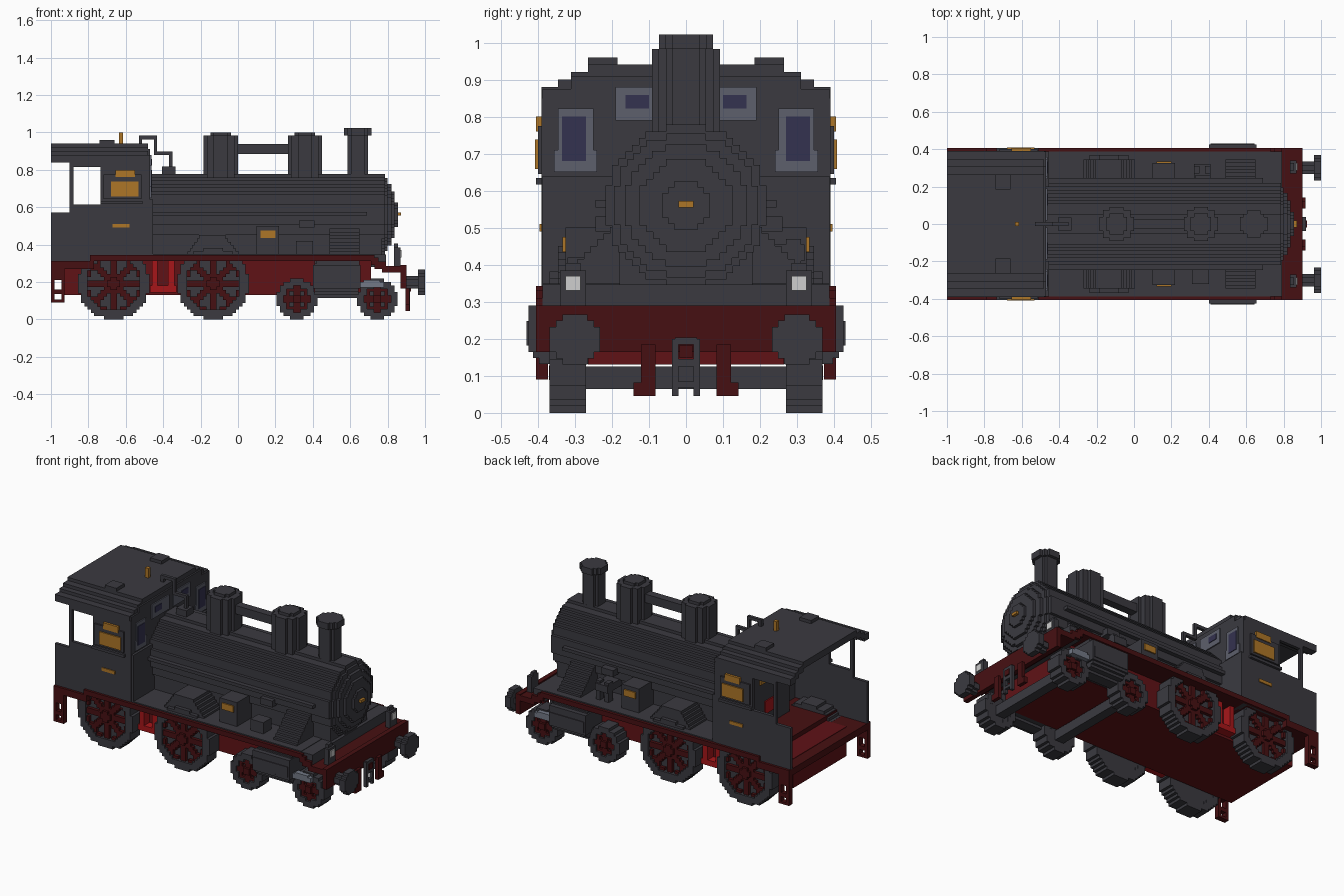
import bpy, bmesh, math
from mathutils import Vector

old = bpy.data.objects.get("Cube")
if old:
    bpy.data.objects.remove(old, do_unlink=True)

V = 0.0175  # size of one block step


def material(name, r, g, b):
    m = bpy.data.materials.new(name)
    m.use_nodes = True
    m.diffuse_color = (r, g, b, 1)
    bsdf = next(n for n in m.node_tree.nodes if n.type == 'BSDF_PRINCIPLED')
    bsdf.inputs["Base Color"].default_value = (r, g, b, 1)
    bsdf.inputs["Roughness"].default_value = 0.8
    return m


GREY = material("charcoal", 0.043, 0.042, 0.051)
DARK = material("dark red", 0.062, 0.005, 0.006)
RED = material("frame red", 0.115, 0.006, 0.008)
BRIGHT = material("bright red", 0.38, 0.008, 0.010)
GOLD = material("brass", 0.42, 0.18, 0.02)
GLASS = material("window glass", 0.034, 0.032, 0.08)
TRIM = material("window frame grey", 0.11, 0.115, 0.15)
STEEL = material("steel", 0.17, 0.19, 0.24)
LAMP = material("lamp white", 0.62, 0.62, 0.62)


def finish(name, bm, mat, mirror):
    bmesh.ops.recalc_face_normals(bm, faces=bm.faces)
    me = bpy.data.meshes.new(name)
    bm.to_mesh(me)
    bm.free()
    me.materials.append(mat)
    ob = bpy.data.objects.new(name, me)
    bpy.context.collection.objects.link(ob)
    if mirror:
        mod = ob.modifiers.new("Mirror", 'MIRROR')
        mod.use_axis = (False, True, False)
        mod.use_clip = False
        mod.use_mirror_merge = False
    return ob


def boxes(name, mat, specs, mirror=False):
    """One object from boxes given as (x0, x1, y0, y1, z0, z1)."""
    bm = bmesh.new()
    for x0, x1, y0, y1, z0, z1 in specs:
        vs = bmesh.ops.create_cube(bm, size=1)["verts"]
        for v in vs:
            v.co = Vector(((x0 + x1) / 2 + v.co.x * (x1 - x0),
                           (y0 + y1) / 2 + v.co.y * (y1 - y0),
                           (z0 + z1) / 2 + v.co.z * (z1 - z0)))
    return finish(name, bm, mat, mirror)


def plate(name, mat, axis, centre, a0, a1, r, rule=None, mirror=False):
    """Stepped disc (or any rule(u, v) inside it) extruded along an axis."""
    bm = bmesh.new()
    n = max(1, round(r / V))
    s = r / n
    corners = {}

    def corner(i, j):
        if (i, j) not in corners:
            u, v = centre[0] + i * s, centre[1] + j * s
            co = {'x': (a0, u, v), 'y': (u, a0, v), 'z': (u, v, a0)}[axis]
            corners[i, j] = bm.verts.new(co)
        return corners[i, j]

    for i in range(-n, n):
        for j in range(-n, n):
            u, v = (i + 0.5) * s, (j + 0.5) * s
            if math.hypot(u, v) < r and (rule is None or rule(u, v)):
                bm.faces.new([corner(i, j), corner(i + 1, j), corner(i + 1, j + 1), corner(i, j + 1)])
    if rule is None:
        bmesh.ops.dissolve_limit(bm, angle_limit=0.01, verts=bm.verts, edges=bm.edges)
    ext = bmesh.ops.extrude_face_region(bm, geom=bm.faces[:], use_keep_orig=True)["geom"]
    d = Vector([(a1 - a0) * (axis == k) for k in "xyz"])
    bmesh.ops.translate(bm, vec=d, verts=[g for g in ext if isinstance(g, bmesh.types.BMVert)])
    return finish(name, bm, mat, mirror)


# Chassis, running boards and front deck
boxes("main_frame", RED, [(-0.93, 0.71, -0.265, 0.265, 0.13, 0.315)])
boxes("running_board", DARK, [(-0.79, 0.73, -0.405, 0.405, 0.312, 0.343),
                              (-1, -0.77, -0.405, 0.405, 0.27, 0.312)])
boxes("front_deck", DARK, [(0.77, 0.875, -0.405, 0.405, 0.25, 0.285)])
boxes("deck_ramp", DARK, [(0.71, 0.75, 0.387, 0.405, 0.29, 0.33),
                          (0.73, 0.79, 0.387, 0.405, 0.27, 0.31)], True)
boxes("deck_cover", GREY, [(-0.49, 0.71, -0.387, 0.387, 0.343, 0.35),
                           (0.71, 0.79, -0.387, 0.387, 0.28, 0.347)])
boxes("buffer_beam", DARK, [(0.87, 0.9, -0.405, 0.405, 0.165, 0.29)])
boxes("rear_step", DARK, [(-1, -0.98, 0.372, 0.405, 0.09, 0.27), (-0.945, -0.928, 0.372, 0.405, 0.09, 0.27),
                          (-0.98, -0.945, 0.372, 0.405, 0.09, 0.105), (-0.98, -0.945, 0.372, 0.405, 0.135, 0.16),
                          (-0.98, -0.945, 0.372, 0.405, 0.21, 0.27)], True)
boxes("brake_hanger", BRIGHT, [(-0.46, -0.43, 0.265, 0.32, 0.15, 0.312), (-0.375, -0.34, 0.265, 0.32, 0.15, 0.312),
                               (-0.47, -0.33, 0.265, 0.32, 0.145, 0.18)], True)


# Wheels: stepped tyres with spoked centres
def wheel(name, x, z, r, hub, arms):
    def spokes(u, v):
        d = math.hypot(u, v)
        a = math.atan2(v, u) % (2 * math.pi / arms)
        a = min(a, 2 * math.pi / arms - a)
        return d < r * 0.3 or d > hub - 0.022 or d * math.sin(a) < 0.02
    plate(name + "_tyre", GREY, 'y', (x, z), 0.27, 0.368, r, lambda u, v: math.hypot(u, v) > hub - 0.012, True)
    plate(name + "_backing", GREY, 'y', (x, z), 0.272, 0.335, hub, None, True)
    plate(name + "_spokes", DARK, 'y', (x, z), 0.335, 0.355, hub, spokes, True)
    plate(name + "_hub", DARK, 'y', (x, z), 0.35, 0.37, r * 0.18, None, True)


for label, x in (("rear_driver", -0.665), ("front_driver", -0.133)):
    wheel(label, x, 0.191, 0.191, 0.157, 8)
for label, x in (("rear_pony", 0.315), ("front_pony", 0.745)):
    wheel(label, x, 0.109, 0.109, 0.078, 4)
    boxes(label + "_axle", GREY, [(x - 0.03, x + 0.03, -0.275, 0.275, 0.065, 0.125)])

# Cylinders with piston covers
plate("cylinder", GREY, 'x', (0.33, 0.215), 0.41, 0.645, 0.1, None, True)
boxes("cylinder_casing", GREY, [(0.4, 0.655, 0.25, 0.425, 0.165, 0.29), (0.42, 0.65, 0.26, 0.39, 0.27, 0.315)], True)
boxes("piston_cover", STEEL, [(0.655, 0.78, 0.36, 0.395, 0.17, 0.2), (0.67, 0.76, 0.36, 0.395, 0.18, 0.21)], True)

# Boiler with domed smokebox front
BZ = 0.56
plate("boiler", GREY, 'x', (0, BZ), -0.5, 0.785, 0.218)
for i, (x, r) in enumerate(((0.80, 0.195), (0.82, 0.165), (0.838, 0.125), (0.855, 0.065))):
    plate(f"smokebox_door_{i}", GREY, 'x', (0, BZ), 0.77, x, r)
boxes("door_handle", GOLD, [(0.85, 0.872, -0.02, 0.02, 0.555, 0.572)])
boxes("boiler_cradle", GREY, [(-0.49, 0.77, -0.18, 0.18, 0.345, 0.45)])
boxes("handrail", GREY, [(-0.49, 0.69, 0.21, 0.245, 0.555, 0.575)], True)

# Domes, link pipe and chimney
for label, x in (("rear_dome", -0.093), ("front_dome", 0.358)):
    plate(label, GREY, 'z', (x, 0), 0.7, 0.982, 0.092)
    plate(label + "_cap", GREY, 'z', (x, 0), 0.98, 1.0, 0.055)
boxes("dome_link", GREY, [(-0.03, 0.29, -0.025, 0.025, 0.885, 0.938)])
plate("chimney", GREY, 'z', (0.64, 0), 0.7, 0.99, 0.054)
plate("chimney_cap", GREY, 'z', (0.64, 0), 0.982, 1.022, 0.073)

# Splashers and smokebox braces as stepped slopes
boxes("splasher", GREY, [(-0.27 + 0.0125 * i, 0.005 - 0.0145 * i, 0.15, 0.345, 0.345 + V * i, 0.345 + V * (i + 1))
                         for i in range(6)], True)
boxes("smokebox_brace", GREY, [(0.49, 0.65, 0.14, 0.345 - V * i, 0.345 + V * i, 0.345 + V * (i + 1))
                               for i in range(9)], True)
# Equipment boxes on the running boards
boxes("tool_box", GREY, [(0.1, 0.22, 0.18, 0.325, 0.345, 0.50)], True)
boxes("tool_box_badge", GOLD, [(0.12, 0.2, 0.32, 0.333, 0.435, 0.475)], True)
boxes("small_box", GREY, [(0.31, 0.4, -0.32, -0.24, 0.345, 0.42), (0.325, 0.41, -0.245, -0.18, 0.49, 0.53)])
boxes("air_pump", GREY, [(0.32, 0.35, 0.27, 0.31, 0.345, 0.47), (0.38, 0.41, 0.27, 0.31, 0.345, 0.47),
                         (0.32, 0.41, 0.17, 0.32, 0.41, 0.455), (0.325, 0.41, 0.18, 0.26, 0.49, 0.53)])

# Cab walls with open side windows and open back
boxes("cab_side", GREY, [(-1, -0.9, 0.37, 0.39, 0.312, 0.572), (-0.9, -0.47, 0.37, 0.39, 0.312, 0.615),
                         (-0.9, -0.88, 0.37, 0.39, 0.615, 0.85), (-0.735, -0.47, 0.37, 0.39, 0.615, 0.85),
                         (-0.9, -0.735, 0.37, 0.39, 0.815, 0.85)], True)
boxes("window_sill", GREY, [(-0.735, -0.51, 0.388, 0.405, 0.617, 0.634)], True)
boxes("cab_front", GREY, [(-0.5, -0.47, -0.387, 0.387, 0.312, 0.875), (-0.5, -0.47, -0.31, 0.31, 0.875, 0.91),
                          (-0.47, -0.455, -0.387, 0.387, 0.345, 0.64)])
boxes("number_panel", GREY, [(-0.72, -0.515, 0.388, 0.4, 0.645, 0.775)], True)
boxes("cab_badges", GOLD, [(-0.68, -0.532, 0.388, 0.408, 0.658, 0.738), (-0.655, -0.552, 0.388, 0.405, 0.76, 0.8),
                           (-0.67, -0.58, 0.388, 0.396, 0.49, 0.51)], True)
boxes("front_window_frame", TRIM, [(-0.507, -0.463, 0.25, 0.345, 0.70, 0.822), (-0.507, -0.463, 0.24, 0.357, 0.65, 0.71),
                                   (-0.507, -0.463, 0.02, 0.19, 0.79, 0.88)], True)
boxes("front_window_glass", GLASS, [(-0.511, -0.459, 0.27, 0.335, 0.68, 0.8),
                                    (-0.511, -0.459, 0.1, 0.163, 0.822, 0.858)], True)

# Arched roof built from stepped strips
boxes("roof", GREY, [(-1, -0.48, 0.343, 0.39, 0.838, 0.88), (-1, -0.48, 0.308, 0.345, 0.858, 0.9),
                     (-1, -0.48, 0.263, 0.31, 0.878, 0.92), (-1, -0.48, 0, 0.265, 0.898, 0.94)], True)
boxes("roof_vent", GREY, [(-0.74, -0.66, 0.185, 0.265, 0.93, 0.96)], True)
boxes("whistle", GOLD, [(-0.637, -0.615, -0.012, 0.012, 0.935, 1.0)])
boxes("steam_pipe", GREY, [(-0.53, -0.512, -0.01, 0.01, 0.93, 0.982), (-0.53, -0.432, -0.01, 0.01, 0.963, 0.982),
                           (-0.45, -0.432, -0.01, 0.01, 0.88, 0.97), (-0.45, -0.35, -0.01, 0.01, 0.88, 0.898),
                           (-0.37, -0.35, -0.01, 0.01, 0.8, 0.89), (-0.405, -0.335, -0.035, 0.035, 0.76, 0.818)])

# Cab interior: boiler back and fire door
boxes("boiler_back", GREY, [(-0.58, -0.495, -0.2, 0.2, 0.312, 0.72)])
boxes("fire_door", BRIGHT, [(-0.587, -0.578, -0.05, 0.05, 0.42, 0.5)])
boxes("gauges", GOLD, [(-0.59, -0.578, 0.05, 0.1, 0.62, 0.67)], True)

# Buffers, lamps, guard irons and coupling
plate("buffer_shaft", GREY, 'x', (0.3, 0.198), 0.895, 0.97, 0.033, None, True)
plate("buffer_head", GREY, 'x', (0.3, 0.198), 0.963, 1.0, 0.068, None, True)
boxes("lamp_body", GREY, [(0.835, 0.868, 0.27, 0.34, 0.285, 0.385), (0.835, 0.855, 0.285, 0.325, 0.385, 0.405)], True)
boxes("lamp_lens", LAMP, [(0.865, 0.874, 0.285, 0.325, 0.33, 0.37)], True)
boxes("guard_iron", DARK, [(0.895, 0.917, 0.083, 0.122, 0.045, 0.185), (0.895, 0.917, 0.1, 0.142, 0.045, 0.082)], True)
boxes("coupling_link", GREY, [(0.9, 0.92, 0.02, 0.038, 0.045, 0.2), (0.9, 0.92, 0, 0.03, 0.185, 0.203),
                              (0.9, 0.92, 0, 0.025, 0.125, 0.145), (0.9, 0.92, 0, 0.025, 0.068, 0.085)], True)
boxes("coupling_hook", DARK, [(0.895, 0.925, -0.018, 0.018, 0.148, 0.183)])
